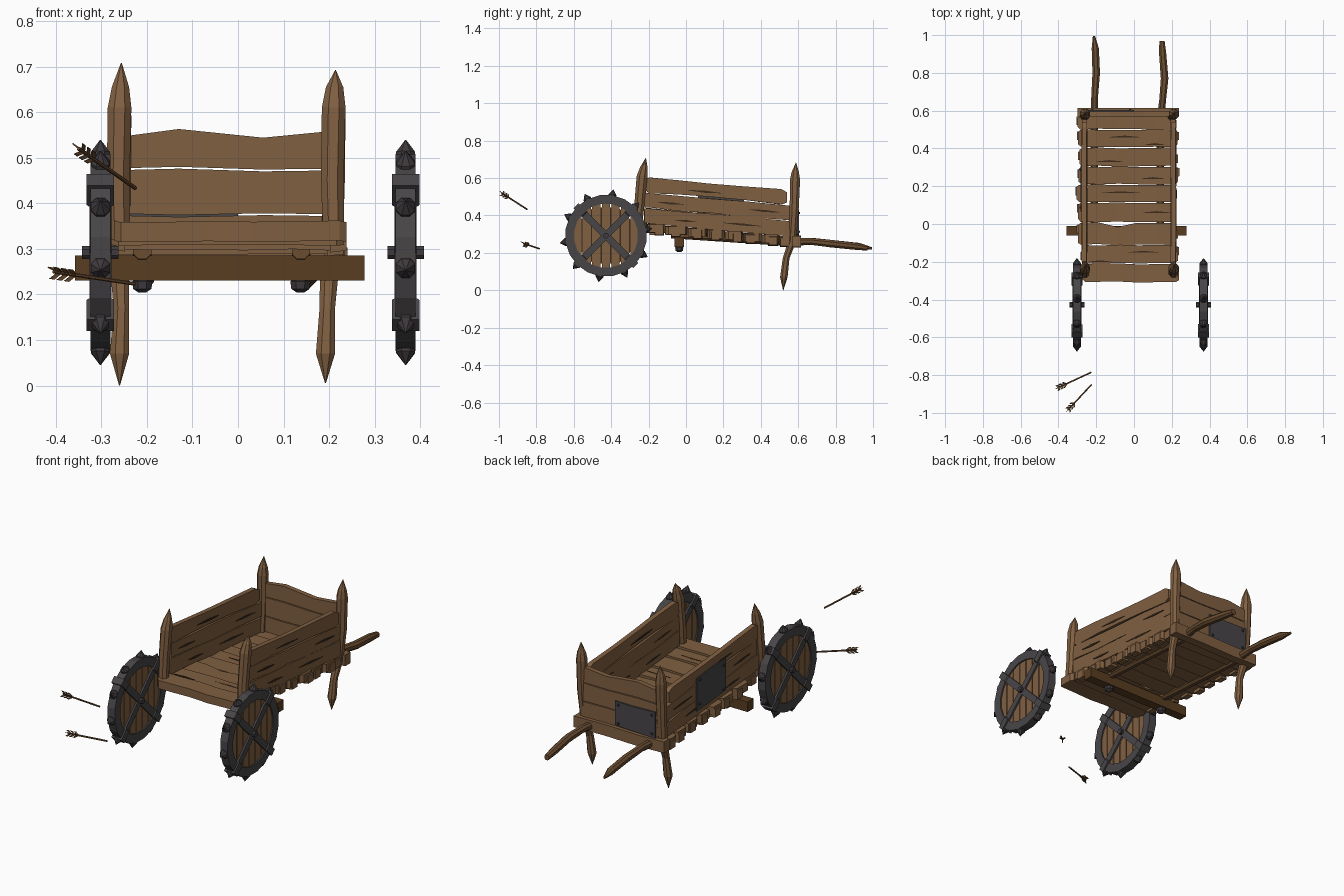
import bpy, bmesh, math, random
from mathutils import Vector as V, Matrix

if "Cube" in bpy.data.objects:
    bpy.data.objects.remove(bpy.data.objects["Cube"])

random.seed(4)
X, Y, Z = V((1, 0, 0)), V((0, 1, 0)), V((0, 0, 1))
RECT = [(-1, -1), (1, -1), (1, 1), (-1, 1)]
OCT = [(1, .45), (.45, 1), (-.45, 1), (-1, .45), (-1, -.45), (-.45, -1), (.45, -1), (1, -.45)]


def material(name, col):
    m = bpy.data.materials.new(name)
    m.diffuse_color = (*col, 1)
    m.use_nodes = True
    m.node_tree.nodes["Principled BSDF"].inputs["Base Color"].default_value = m.diffuse_color
    return m


WOOD = material("weathered wood", (.215, .115, .053))
MID = material("handle wood", (.145, .073, .03))
DARK = material("dark wood", (.1, .047, .015))
CRACK = material("crack brown", (.045, .024, .011))
IRON = material("iron", (.065, .06, .064))
SPIKE = material("spike iron", (.05, .042, .047))


def finish(name, bm, mat):
    bmesh.ops.recalc_face_normals(bm, faces=bm.faces)
    me = bpy.data.meshes.new(name)
    bm.to_mesh(me)
    bm.free()
    me.materials.append(mat)
    ob = bpy.data.objects.new(name, me)
    bpy.context.collection.objects.link(ob)
    return ob


def loft(name, stations, mat, u, v, ring=RECT):
    """Skin a cross-section along stations of (centre, half size u, half size v)."""
    bm = bmesh.new()
    loops = [[bm.verts.new(V(c) + u * (a * hu) + v * (b * hv)) for a, b in ring]
             for c, hu, hv in stations]
    n = len(ring)
    for p, q in zip(loops, loops[1:]):
        for i in range(n):
            bm.faces.new((p[i], p[(i + 1) % n], q[(i + 1) % n], q[i]))
    bm.faces.new(loops[0])
    bm.faces.new(loops[-1])
    return finish(name, bm, mat)


def rnd(a):
    return random.uniform(-a, a)


def bed_z(y):
    return .342 - .089 * (y + .3)


# Bed planks laid across, with ragged ends and one split near the middle
edges = [.575, .5, .405, .305, .21, .115, .01, -.11, -.21, -.31]
for i, (b, a) in enumerate(zip(edges, edges[1:])):
    x0, x1 = -.29 + rnd(.015), .228 + rnd(.012)
    if i == 8:
        x0, x1 = -.272, .238
    st = []
    for t in (0, .03, .2, .4, .6, .8, .97, 1):
        y = (a + b) / 2 + rnd(.003)
        h = (b - a) / 2 - .002
        if t in (0, 1):
            h -= .012
        if i == 6 and t == .4:
            y, h = y - .011, h - .01
        st.append(((x0 + (x1 - x0) * t, y, bed_z(y) + rnd(.002)), h, .022))
    loft("bed_plank_%d" % i, st, WOOD, Y, Z)
    # Loose stubs hanging at the plank ends
    for x, s in ((x0, 1), (x1, -1)):
        if i < 8:
            y = a + (b - a) * random.uniform(.3, .7)
            loft("plank_stub", [((x - .006 * s, y, bed_z(y) - .01), .022, .022),
                                ((x + .03 * s, y, bed_z(y) - .01), .026, .026)], WOOD, Y, Z)

# Back cross beam
loft("back_beam", [((x, .592, .262 + d), .023, .03) for x, d in
                   ((-.3, .002), (-.15, -.002), (.05, .002), (.237, -.001))], WOOD, Y, Z)

# Side walls of three boards
for side, x in (("left", -.263), ("right", .208)):
    for k in range(3):
        st = []
        y0, y1 = -.215 - rnd(.01), .56 if k < 2 else .54
        for t in (0, .03, .25, .45, .7, .96, 1):
            y = y0 + (y1 - y0) * t
            h = .04 + (rnd(.003) if k < 2 else .003 - .008 * math.sin(t * 3))
            if k == 2 and t in (0, 1):
                h -= .015
            z = bed_z(y) + .064 + .083 * k + rnd(.002)
            st.append(((x + rnd(.002), y, z), .013, h))
        loft("%s_wall_board_%d" % (side, k), st, WOOD, X, Z)

# Back wall boards with a wavy top
xs = (-.25, -.13, .055, .2)
rows = [(.285,) * 4, (.375, .372, .376, .374), (.475, .478, .472, .474), (.549, .565, .546, .56)]
for k in range(3):
    st = [((x, .583, (lo + hi) / 2), .013, (hi - lo) / 2 - .002)
          for x, lo, hi in zip(xs, rows[k], rows[k + 1])]
    loft("back_wall_board_%d" % k, st, WOOD, Y, Z)

# Pointed corner posts; the back pair runs down into legs
for side, x, top in (("left", -.26, .708), ("right", .21, .692)):
    loft(side + "_front_post",
         [((x, -.262, .32), .023, .024), ((x - .003, -.25, .45), .025, .027),
          ((x, -.235, .61), .026, .029), ((x + .002, -.226, .655), .019, .021),
          ((x + .004, -.215, top), .001, .001)], WOOD, X, Y, OCT)
    d = 0 if side == "left" else -.018
    loft(side + "_back_post",
         [((x + d, .52, .005 if d else 0), .001, .001), ((x + d, .523, .07), .021, .02),
          ((x + d + .004, .535, .17), .017, .018), ((x + d / 2, .567, .26), .021, .022),
          ((x, .578, .42), .024, .024), ((x, .583, .59), .026, .027),
          ((x + .001, .584, .63), .02, .02), ((x + .002, .588, .683), .001, .001)],
         WOOD, X, Y, OCT)

# Handles running under the bed and out of the back
for side, pts in (("left", [(-.21, -.08, .298), (-.21, .55, .256), (-.208, .68, .262),
                            (-.2, .8, .247), (-.205, .93, .234), (-.212, .995, .224)]),
                  ("right", [(.138, -.08, .298), (.14, .55, .256), (.152, .66, .262),
                             (.162, .77, .25), (.152, .9, .236), (.148, .97, .226)])):
    size = [.02, .02, .018, .02, .019, .006 if side == "left" else .014]
    loft(side + "_handle", [(p, s, s) for p, s in zip(pts, size)], MID, X, Z, OCT)

# Axle beam and the bolts beneath it
loft("axle", [((-.358, -.036, .258), .025, .027), ((.278, -.036, .258), .025, .027)], DARK, Y, Z)
for x in (-.21, .137):
    loft("axle_bolt", [((x, -.036, z), r, r) for z, r in
                       ((.204, .008), (.212, .02), (.228, .022), (.24, .014))], SPIKE, X, Y, OCT)

# Iron repair plates with rivets
loft("back_plate", [((-.24, .6, .362), .004, .07), ((-.1, .6, .362), .004, .066),
                    ((-.0, .6, .366), .004, .064)], IRON, Y, Z)
loft("side_plate", [((-.279, .065, .445), .004, .085), ((-.279, .2, .435), .004, .09),
                    ((-.279, .31, .425), .004, .088)], IRON, X, Z)
for s in (-1, 1):
    for q in (-1, 1):
        x, z = -.12 + .1 * s, .363 + .05 * q
        loft("back_rivet", [((x, .602, z), .008, .008), ((x, .61, z), .004, .004)], SPIKE, X, Z, OCT)
        y, z = .187 + .1 * s, .435 + .065 * q
        loft("side_rivet", [((-.281, y, z), .008, .008), ((-.289, y, z), .004, .004)], SPIKE, Y, Z, OCT)

# Thin dark cracks on the bed and walls
for x, y, l in ((.11, .42, .05), (-.07, .165, .1), (-.18, -.2, .06), (.1, .24, .06), (-.13, .33, .07),
                (.05, -.15, .08), (-.05, .46, .08), (.12, .06, .07)):
    z = bed_z(y) + .0225
    loft("bed_crack", [((x - l, y, z), .001, .002), ((x, y + .003, z), .005, .002),
                       ((x + l, y, z), .001, .002)], CRACK, Y, Z)
for y, k, l in ((-.08, 1.35, .07), (.3, .4, .1), (.42, 1.4, .08), (.1, 2.3, .09), (.0, .3, .06)):
    for x in (-.277, -.249, .194, .222):
        z = bed_z(y) + .03 + .083 * k
        loft("wall_crack", [((x, y + t * l, z - .089 * t * l), .002, h)
                            for t, h in ((-1, .001), (0, .006), (1, .001))], CRACK, X, Z)

# Spiked wheels
for side, cx in (("left", -.302), ("right", .368)):
    c = V((cx, -.428, .292))

    def P(r, deg, x=0):
        """Point on the wheel; the angle starts at the front and turns upward."""
        a = math.radians(deg)
        return c + V((x, -r * math.cos(a), r * math.sin(a)))

    # Wooden disc of upright planks
    R, n = .178, 7
    for i in range(n):
        y0, y1 = (-R + 2 * R * (i + j) / n + e for j, e in ((0, .003), (1, -.003)))
        st = [(c + Y * y, .015, max(.004, math.sqrt(max(0, R * R - y * y)))) for y in (y0, (y0 + y1) / 2, y1)]
        loft(side + "_wheel_plank", st, WOOD, X, Z)
    loft(side + "_wheel_core", [(c - X * .011, .15, .15), (c + X * .011, .15, .15)], CRACK, Y, Z, OCT).scale = (1, 1, 1)

    # Iron tyre
    bm = bmesh.new()
    N = 20
    rings = [[bm.verts.new(P(r, 9 + 360 * i / N, x)) for r, x in
              ((.172, -.022), (.219, -.022), (.219, .022), (.172, .022))] for i in range(N)]
    for i in range(N):
        p, q = rings[i], rings[(i + 1) % N]
        for j in range(4):
            bm.faces.new((p[j], p[(j + 1) % 4], q[(j + 1) % 4], q[j]))
    finish(side + "_tyre", bm, IRON)

    # Crossed iron straps and hub pin
    for a in (45, 135):
        w = P(1, a + 90) - c
        loft(side + "_wheel_strap", [(P(r, a), .03 - d, .018) for r, d in
                                     ((-.226, 0), (-.165, 0), (-.16, .006), (.16, .006), (.165, 0), (.226, 0))],
             IRON, X, w)
    loft(side + "_hub_pin", [(c - X * .04, .014, .014), (c + X * .04, .014, .014)], SPIKE, Y, Z, OCT)

    # Ten spikes around the tyre
    for k in range(10):
        a = 27 + 36 * k
        w = P(1, a + 90) - c
        loft(side + "_wheel_spike", [(P(.208, a), .021, .021), (P(.222, a), .021, .021),
                                     (P(.25, a), .001, .001)], SPIKE, X, w, OCT)

# Two arrows with feathered tails
for tail, tip in ((V((-.35, -.985, .52)), V((-.225, -.85, .433))),
                  (V((-.405, -.868, .25)), V((-.226, -.785, .223)))):
    d = (tip - tail).normalized()
    u = d.cross(Z).normalized()
    v = u.cross(d)
    loft("arrow_shaft", [(tail, .004, .004), (tip, .004, .004)], MID, u, v, OCT)
    for k in range(3):
        w = Matrix.Rotation(math.radians(120 * k + 90), 3, d) @ u
        t = d.cross(w)
        for j in range(3):
            s = tail + d * (.018 * j)
            loft("arrow_feather", [(s + d * .016, .006, .0015), (s - d * .002 + w * .017, .006, .0015)],
                 MID, d, t)
